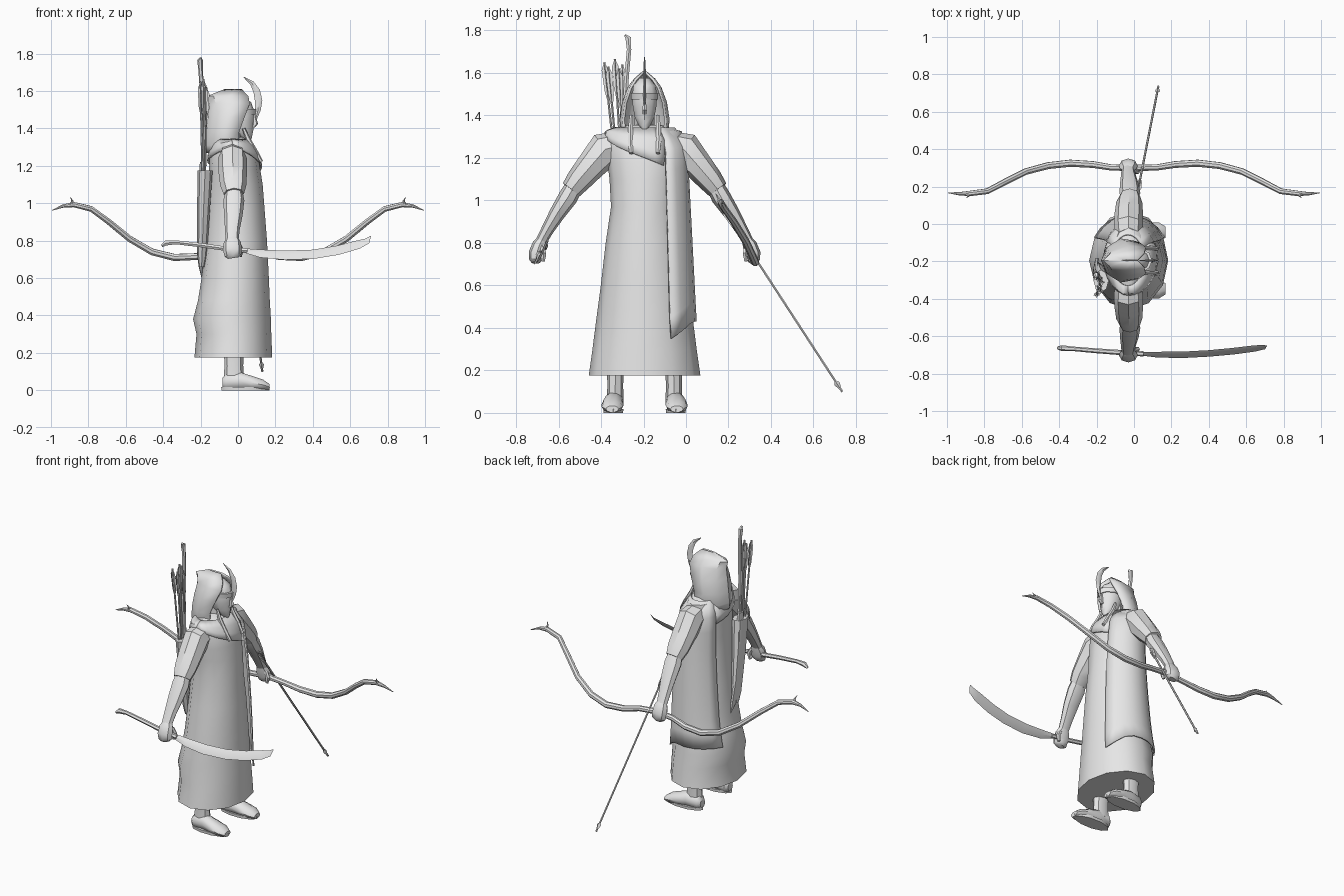
import bpy, bmesh, math
from mathutils import Vector

YC = -0.195  # body centre line
grey = bpy.data.materials.new("plain grey")
grey.diffuse_color = (0.8, 0.8, 0.8, 1)


def finish(name, bm, thick=0, angle=40):
    bmesh.ops.recalc_face_normals(bm, faces=bm.faces)
    me = bpy.data.meshes.new(name)
    bm.to_mesh(me)
    bm.free()
    ob = bpy.data.objects.new(name, me)
    bpy.context.collection.objects.link(ob)
    me.materials.append(grey)
    bpy.ops.object.select_all(action='DESELECT')
    ob.select_set(True)
    bpy.context.view_layer.objects.active = ob
    bpy.ops.object.shade_smooth_by_angle(angle=math.radians(angle))
    if thick:
        mod = ob.modifiers.new("thickness", 'SOLIDIFY')
        mod.thickness = thick
        mod.offset = 0
    return ob


def tube(name, pts, n=8, ref=(1, 0, 0), axis=None, angle=40):
    """Loft rings (x, y, z, radius along ref, radius across) along a path."""
    bm = bmesh.new()
    c = [Vector(p[:3]) for p in pts]
    rings = []
    for i, p in enumerate(pts):
        t = Vector(axis) if axis else (c[min(i + 1, len(c) - 1)] - c[max(i - 1, 0)]).normalized()
        u = Vector(ref)
        u = (u - t * u.dot(t)).normalized()
        v = t.cross(u)
        a, b = p[3], p[-1]
        rings.append([bm.verts.new(c[i] + u * a * math.cos(k * math.tau / n) + v * b * math.sin(k * math.tau / n))
                      for k in range(n)])
    for r, s in zip(rings, rings[1:]):
        for k in range(n):
            bm.faces.new((r[k], r[(k + 1) % n], s[(k + 1) % n], s[k]))
    bm.faces.new(rings[0])
    bm.faces.new(rings[-1])
    return finish(name, bm, angle=angle)


def sheet(name, rows, thick):
    bm = bmesh.new()
    g = [[bm.verts.new(p) for p in row] for row in rows]
    for r, s in zip(g, g[1:]):
        for k in range(len(r) - 1):
            bm.faces.new((r[k], r[k + 1], s[k + 1], s[k]))
    return finish(name, bm, thick)


Z = (0, 0, 1)

# robe: height, centre x, half depth, half width
ROBE = [(0.175, -0.025, 0.208, 0.263), (0.3, -0.022, 0.2, 0.245), (0.38, -0.032, 0.208, 0.235),
        (0.48, -0.022, 0.192, 0.222), (0.6, -0.015, 0.18, 0.206), (0.8, -0.01, 0.165, 0.183),
        (0.97, -0.01, 0.152, 0.158), (1.1, -0.013, 0.145, 0.165), (1.18, -0.018, 0.137, 0.175),
        (1.26, -0.022, 0.128, 0.18), (1.325, -0.03, 0.095, 0.175), (1.355, -0.035, 0.06, 0.08)]
tube("robe", [(x, YC, z, a, b) for z, x, a, b in ROBE], 12, axis=Z)


def robe_at(z):
    for p, q in zip(ROBE, ROBE[1:]):
        if z <= q[0]:
            f = (z - p[0]) / (q[0] - p[0])
            return [p[i] + (q[i] - p[i]) * f for i in (1, 2, 3)]
    return ROBE[-1][1:]


def drape(name, angles, bottom, rows, off, hang):
    """Cloth lying on the robe, from the shoulder line to bottom(angle)."""
    grid = []
    for i in range(rows + 1):
        row = []
        for d in angles:
            z = 1.34 + (bottom(d) - 1.34) * i / rows
            x, a, b = robe_at(z)
            b += off
            if hang and z < 1.25:
                b = max(b, 0.2 + (1.2 - z) * 0.052)
            t = math.radians(d)
            row.append((x + (a + off) * math.cos(t), YC + b * math.sin(t), z))
        grid.append(row)
    sheet(name, grid, 0.01)


# shoulder cloth and the long hanging panel on the left side
drape("long_side_panel", range(30, 151, 15), lambda d: min(0.35 + (d - 30) * 0.0023, 0.43), 10, 0.012, True)
drape("chest_wrap", range(-90, 31, 15), lambda d: 1.31 - (d + 90) * 0.00122, 3, 0.008, False)
drape("back_wrap", range(150, 271, 15), lambda d: 1.2 + (d - 150) * 0.0009, 3, 0.008, False)

# neck and face
tube("neck", [(-0.03, YC, 1.3, 0.05, 0.05), (-0.02, YC, 1.42, 0.045, 0.045)], 8, axis=Z)
tube("head", [(0.055, YC, 1.335, 0.014, 0.012), (0.04, YC, 1.355, 0.035, 0.03), (0.02, YC, 1.39, 0.062, 0.048),
              (0.01, YC, 1.44, 0.075, 0.058), (0.01, YC, 1.49, 0.078, 0.062), (0.0, YC, 1.54, 0.07, 0.055),
              (-0.01, YC, 1.575, 0.03, 0.025)], 10, axis=Z)
tube("nose", [(0.085, YC, 1.47, 0.008, 0.007), (0.092, YC, 1.425, 0.016, 0.012),
              (0.08, YC, 1.405, 0.01, 0.01)], 6, axis=Z)
tube("brow_band", [(0.012, YC, 1.475, 0.082, 0.066), (0.012, YC, 1.505, 0.086, 0.068)], 10, axis=Z)
tube("brow_crest", [(0.095, YC, 1.45, 0.003, 0.006), (0.107, YC, 1.5, 0.007, 0.015), (0.11, YC, 1.55, 0.006, 0.02),
                    (0.1, YC, 1.6, 0.006, 0.018), (0.075, YC, 1.642, 0.005, 0.012),
                    (0.03, YC, 1.675, 0.002, 0.002)], 4, ref=(0, 1, 0))

# hood: height, front x, back x, half width
rows = []
for z, f, b, w in [(1.27, 0.02, -0.165, 0.09), (1.31, 0.005, -0.17, 0.105), (1.38, 0.005, -0.163, 0.112),
                   (1.46, 0.035, -0.155, 0.1), (1.53, 0.062, -0.147, 0.074), (1.57, 0.055, -0.16, 0.045),
                   (1.605, 0.02, -0.07, 0.004)]:
    m = f + (b - f) * 0.45
    half = [(f, 0.88 * w), (m, w), (f + (b - f) * 0.85, 0.62 * w)]
    rows.append([(x, YC + y, z) for x, y in half] + [(b, YC, z)] + [(x, YC - y, z) for x, y in half[::-1]])
sheet("hood", rows, 0.012)

# paired parts: arms, fists, legs, feet and hanging braids
for s, side in ((-1, "right"), (1, "left")):
    def pair(name, pts, n=8, **kw):
        tube(side + "_" + name, [(p[0], YC + s * p[1], *p[2:]) for p in pts], n, **kw)
    pair("sleeve", [(-0.03, 0.13, 1.255, 0.07, 0.07), (-0.03, 0.185, 1.24, 0.078, 0.085),
                    (-0.028, 0.25, 1.165, 0.076, 0.07), (-0.025, 0.31, 1.095, 0.07, 0.06),
                    (-0.022, 0.345, 1.05, 0.055, 0.05)])
    pair("forearm", [(-0.022, 0.33, 1.07, 0.045, 0.042), (-0.022, 0.36, 1.015, 0.056, 0.046),
                     (-0.025, 0.41, 0.94, 0.05, 0.038), (-0.03, 0.455, 0.865, 0.04, 0.03),
                     (-0.032, 0.488, 0.805, 0.035, 0.026)])
    pair("fist", [(-0.03, 0.482, 0.815, 0.032, 0.025), (-0.03, 0.495, 0.79, 0.046, 0.034),
                  (-0.03, 0.508, 0.75, 0.05, 0.038), (-0.027, 0.512, 0.72, 0.045, 0.032),
                  (-0.025, 0.512, 0.707, 0.028, 0.02)])
    pair("thumb", [(0.0, 0.48, 0.785, 0.012), (0.018, 0.475, 0.75, 0.014), (0.01, 0.478, 0.715, 0.01)], 6)
    pair("leg", [(-0.022, 0.138, 0.05, 0.056, 0.04), (-0.022, 0.138, 0.13, 0.05, 0.037),
                 (-0.025, 0.135, 0.32, 0.055, 0.045)], axis=Z)
    pair("foot", [(-0.082, 0.142, 0.04, 0.025, 0.028), (-0.065, 0.142, 0.045, 0.042, 0.045),
                  (0.01, 0.145, 0.05, 0.046, 0.05), (0.07, 0.15, 0.04, 0.052, 0.04),
                  (0.135, 0.152, 0.029, 0.05, 0.029), (0.168, 0.152, 0.018, 0.03, 0.016)],
         10, ref=(0, 1, 0), axis=(1, 0, 0))
    pair("sole", [(0.04, 0.147, 0.0, 0.128, 0.048), (0.04, 0.147, 0.018, 0.13, 0.05)], 10, axis=Z)
    pair("braid", [(0.03, 0.062, 1.4, 0.009), (0.055, 0.066, 1.34, 0.013), (0.09, 0.067, 1.28, 0.014),
                   (0.125, 0.063, 1.222, 0.01)], 6)

# curved sword in the right hand
tube("sword_grip", [(-0.408, -0.662, 0.772, 0.008), (-0.385, -0.664, 0.788, 0.016), (-0.33, -0.667, 0.791, 0.012),
                    (-0.2, -0.678, 0.776, 0.013), (-0.03, -0.69, 0.752, 0.014), (0.05, -0.694, 0.746, 0.014)],
     6, ref=(0, 1, 0))
tube("sword_blade", [(0.03, -0.694, 0.748, 0.014, 0.005), (0.12, -0.698, 0.731, 0.026, 0.006),
                     (0.25, -0.7, 0.722, 0.03, 0.006), (0.4, -0.692, 0.727, 0.03, 0.006),
                     (0.53, -0.68, 0.748, 0.03, 0.005), (0.64, -0.666, 0.778, 0.028, 0.005),
                     (0.69, -0.658, 0.798, 0.02, 0.003), (0.71, -0.65, 0.825, 0.002, 0.001)],
     4, ref=(0, 0.035, 0.05), angle=25)

# recurve bow in the left hand
HALF = [(0.995, 0.167, 0.962, 0.002), (0.935, 0.162, 0.985, 0.009), (0.88, 0.163, 0.993, 0.015),
        (0.785, 0.175, 0.97, 0.016), (0.69, 0.225, 0.9, 0.017), (0.58, 0.28, 0.81, 0.018),
        (0.46, 0.312, 0.74, 0.019), (0.34, 0.325, 0.71, 0.02), (0.22, 0.318, 0.715, 0.019),
        (0.12, 0.302, 0.737, 0.017)]
bow = [(-x, y, z, r) for x, y, z, r in HALF] + [(0, 0.3, 0.748, 0.018)] + HALF[::-1]
tube("bow", bow, 8, ref=(0, 0.88, 0.47))
for s in (-1, 1):
    tube("bow_hook", [(s * 0.9, 0.165, 0.985, 0.01), (s * 0.885, 0.152, 1.01, 0.007),
                      (s * 0.895, 0.14, 1.032, 0.001)], 6)


def arrow(name, tail, tip, fletch):
    a, b = Vector(tail), Vector(tip)
    d = (b - a).normalized()
    tube(name + "_shaft", [(*a, 0.006), (*b, 0.006)], 6)
    for ref, r in (((1, 0, 0), 0.016), ((0, 1, 0.6), 0.016)):
        tube(name + "_feather", [(*(a + d * fletch * f), r * k, 0.002) for f, k in
                                 ((0.05, 0.3), (0.2, 1), (0.75, 0.8), (1.05, 0.2))], 4, ref=ref)
    tube(name + "_head", [(*(b - d * f), r) for f, r in ((0.06, 0.004), (0.045, 0.014), (0, 0.001))], 4)


arrow("held_arrow", (0.02, 0.175, 0.96), (0.13, 0.735, 0.1), 0.12)

# quiver with arrows on the back
tube("quiver", [(-0.195, -0.235, 0.66, 0.015, 0.02), (-0.192, -0.24, 0.72, 0.026, 0.036),
                (-0.185, -0.275, 0.95, 0.034, 0.05), (-0.176, -0.305, 1.175, 0.04, 0.06)], 8, axis=Z)
for i, (x, y, z) in enumerate([(-0.2, -0.385, 1.65), (-0.178, -0.365, 1.63), (-0.185, -0.335, 1.665),
                               (-0.168, -0.315, 1.62), (-0.195, -0.3, 1.64)]):
    arrow("quiver_arrow_%d" % (i + 1), (x, y, z), (-0.185, -0.29 + (y + 0.34) * 0.3, 0.9), 0.18)

# second sword, sheathed beside the quiver
tube("sheathed_grip", [(-0.2, -0.287, 1.778, 0.006), (-0.203, -0.272, 1.765, 0.015), (-0.2, -0.268, 1.71, 0.012),
                       (-0.192, -0.278, 1.6, 0.012), (-0.185, -0.29, 1.42, 0.012), (-0.18, -0.292, 1.2, 0.013)], 6)
tube("scabbard", [(-0.19, -0.285, 1.22, 0.014, 0.024), (-0.2, -0.265, 1.0, 0.014, 0.03),
                  (-0.203, -0.235, 0.8, 0.014, 0.03), (-0.198, -0.2, 0.66, 0.012, 0.022),
                  (-0.193, -0.185, 0.605, 0.003, 0.004)], 6)
